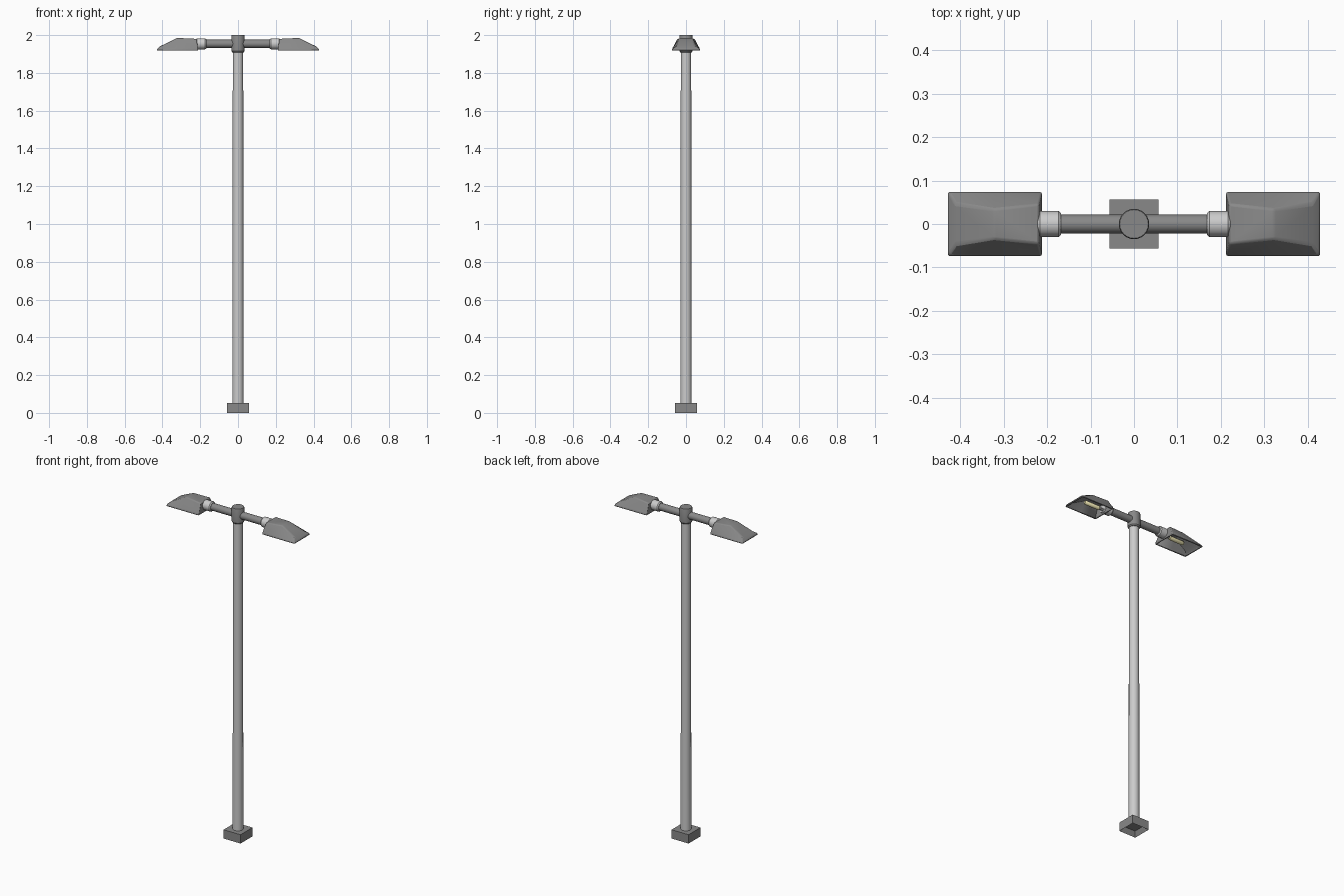
import bpy, bmesh
from mathutils import Matrix

if "Cube" in bpy.data.objects:
    bpy.data.objects.remove(bpy.data.objects["Cube"])

ARM_Z = 1.954
DARK = (0.25, 0.25, 0.25, 1)
MID = (0.62, 0.62, 0.62, 1)
LIGHT = (0.75, 0.75, 0.75, 1)
YELLOW = (0.95, 0.88, 0.5, 1)
materials = {}


def material(color):
    if color not in materials:
        materials[color] = bpy.data.materials.new("paint")
        materials[color].diffuse_color = color
    return materials[color]


def finish(name, bm, mirror=False, color=DARK, smooth=True):
    mesh = bpy.data.meshes.new(name)
    bm.to_mesh(mesh)
    bm.free()
    ob = bpy.data.objects.new(name, mesh)
    bpy.context.collection.objects.link(ob)
    mesh.materials.append(material(color))
    if smooth:
        bpy.ops.object.select_all(action='DESELECT')
        ob.select_set(True)
        bpy.context.view_layer.objects.active = ob
        bpy.ops.object.shade_smooth_by_angle(angle=0.6)
    if mirror:
        ob.modifiers.new("Mirror", 'MIRROR')
    return ob


def lathe(name, profile, sides, along_x=False, z=ARM_Z, **kw):
    """Closed turned solid from (radius, position) pairs, along z, or along x at height z."""
    bm = bmesh.new()
    rings = []
    for r, h in profile:
        ring = bmesh.ops.create_circle(bm, segments=sides, radius=r,
                                       matrix=Matrix.Translation((0, 0, h)))["verts"]
        rings.append(ring)
    for a, b in zip(rings, rings[1:]):
        for i in range(sides):
            j = (i + 1) % sides
            bm.faces.new((a[i], a[j], b[j], b[i]))
    bm.faces.new(rings[0])
    bm.faces.new(rings[-1])
    bmesh.ops.recalc_face_normals(bm, faces=bm.faces)
    if along_x:
        bm.transform(Matrix.Translation((0, 0, z)) @ Matrix.Rotation(1.5707963, 4, 'Y'))
    return finish(name, bm, **kw)


# Square foot with a recessed underside
bm = bmesh.new()
bmesh.ops.create_cube(bm, size=1, matrix=Matrix.Translation((0, 0, 0.0265))
                      @ Matrix.Diagonal((0.114, 0.114, 0.053, 1)))
under = min(bm.faces, key=lambda f: f.calc_center_median().z)
bmesh.ops.inset_region(bm, faces=[under], thickness=0.02)
for v in under.verts:
    v.co.z += 0.03
finish("base_block", bm, smooth=False)

# Slightly tapered pole and top cap
lathe("pole", [(0.030, 0.035), (0.0275, 1.93)], 16, color=MID)
lathe("pole_cap", [(0.030, 1.908), (0.035, 1.915), (0.035, 1.995), (0.033, 2.0)], 24)

# Cross arm and collars
lathe("cross_arm", [(0.0215, 0.0), (0.0215, 0.175)], 16, along_x=True, mirror=True)
lathe("arm_collar", [(0.025, 0.168), (0.030, 0.174), (0.030, 0.217), (0.025, 0.224)],
      14, along_x=True, mirror=True, color=LIGHT)

# Lamp hood: lofted shell, open below; (rim x, top x, top half width, top z)
bm = bmesh.new()
rings = []
for xb, xt, half, zt in [(0.212, 0.219, 0.046, 1.980),
                         (0.322, 0.322, 0.034, 1.985),
                         (0.429, 0.412, 0.047, 1.941)]:
    pts = [(xb, -0.074, 1.918), (xb, -0.074, 1.926), (xt, -half, zt),
           (xt, half, zt), (xb, 0.074, 1.926), (xb, 0.074, 1.918)]
    rings.append([bm.verts.new(p) for p in pts])
bottoms = []
for a, b in zip(rings, rings[1:]):
    for i in range(6):
        j = (i + 1) % 6
        f = bm.faces.new((a[i], a[j], b[j], b[i]))
        if i == 5:
            bottoms.append(f)
for r in (rings[0], rings[-1]):
    bm.faces.new((r[0], r[1], r[4], r[5]))
    bm.faces.new((r[1], r[2], r[3], r[4]))
bmesh.ops.recalc_face_normals(bm, faces=bm.faces)
bmesh.ops.delete(bm, geom=bottoms, context='FACES')
hood = finish("lamp_hood", bm, mirror=True)
bev = hood.modifiers.new("Bevel", 'BEVEL')
bev.width, bev.segments, bev.limit_method, bev.angle_limit = 0.005, 2, 'ANGLE', 0.4
sol = hood.modifiers.new("Solidify", 'SOLIDIFY')
sol.thickness, sol.offset = 0.007, -1

# Tube bulb and its slim socket inside each hood
lathe("bulb_socket", [(0.007, 0.214), (0.007, 0.252)], 12, along_x=True, z=1.942, mirror=True)
lathe("bulb", [(0.008, 0.250), (0.012, 0.254), (0.012, 0.345), (0.008, 0.352)], 12,
      along_x=True, z=1.942, mirror=True, color=YELLOW)

for m in bpy.data.materials:
    if m.users and not m.is_grease_pencil:
        m.use_nodes = True
        m.node_tree.nodes["Principled BSDF"].inputs["Base Color"].default_value = m.diffuse_color
